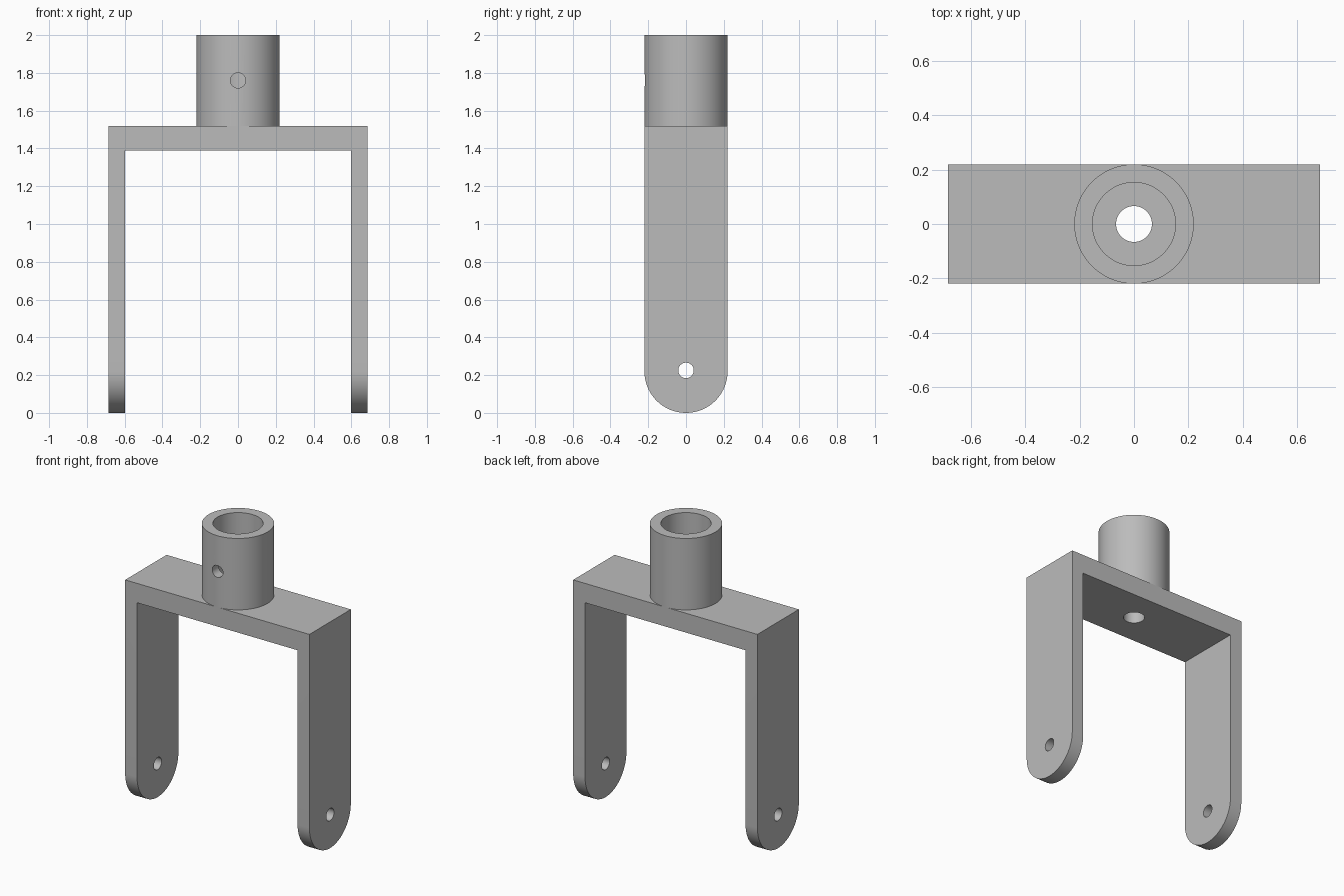
import bpy, bmesh
from math import cos, sin, pi, radians
from mathutils import Vector, Matrix

cube = bpy.data.objects.get("Cube")
if cube:
    bpy.data.objects.remove(cube, do_unlink=True)

HALF_X, INNER_X, DEPTH = 0.685, 0.597, 0.22
TOP, BRIDGE_TOP, BRIDGE_LOW = 2.0, 1.52, 1.39
SEG = 96

steel = bpy.data.materials.new("plain_grey_metal")
steel.use_nodes = True
GREY = (0.50, 0.50, 0.50, 1)
steel.diffuse_color = GREY
steel.node_tree.nodes["Principled BSDF"].inputs["Base Color"].default_value = GREY


def make_object(name, bm):
    bmesh.ops.recalc_face_normals(bm, faces=bm.faces)
    mesh = bpy.data.meshes.new(name)
    bm.to_mesh(mesh)
    bm.free()
    mesh.materials.append(steel)
    obj = bpy.data.objects.new(name, mesh)
    bpy.context.collection.objects.link(obj)
    return obj


def extrude(name, points, direction):
    """Closed prism from an outline."""
    bm = bmesh.new()
    face = bm.faces.new([bm.verts.new(p) for p in points])
    result = bmesh.ops.extrude_face_region(bm, geom=[face], use_keep_orig=True)
    moved = [g for g in result["geom"] if isinstance(g, bmesh.types.BMVert)]
    bmesh.ops.translate(bm, verts=moved, vec=direction)
    return make_object(name, bm)


def cylinder(name, radius, length, centre, axis):
    bm = bmesh.new()
    turn = Vector((0, 0, 1)).rotation_difference(Vector(axis)).to_matrix().to_4x4()
    bmesh.ops.create_cone(bm, cap_ends=True, segments=SEG, radius1=radius, radius2=radius,
                          depth=length, matrix=Matrix.Translation(centre) @ turn)
    return make_object(name, bm)


def boolean(obj, tool, operation="DIFFERENCE"):
    tool.hide_render = True
    mod = obj.modifiers.new("cut", "BOOLEAN")
    mod.operation, mod.object, mod.solver = operation, tool, "EXACT"
    bpy.context.view_layer.objects.active = obj
    bpy.ops.object.modifier_apply(modifier=mod.name)
    bpy.data.objects.remove(tool, do_unlink=True)


# Fork: squared arch outline, trimmed to round leg ends
arch = [(-HALF_X, 0), (-HALF_X, BRIDGE_TOP), (HALF_X, BRIDGE_TOP), (HALF_X, 0),
        (INNER_X, 0), (INNER_X, BRIDGE_LOW), (-INNER_X, BRIDGE_LOW), (-INNER_X, 0)]
fork = extrude("fork_bracket", [(x, -0.3, z - (0.1 if z == 0 else 0)) for x, z in arch], (0, 0.6, 0))
arc = [pi + pi * i / 48 for i in range(49)]
side = [(-1, DEPTH * cos(a), DEPTH + DEPTH * sin(a)) for a in arc]
side += [(-1, DEPTH, 1.8), (-1, -DEPTH, 1.8)]
boolean(fork, extrude("leg_outline", side, (2, 0, 0)), "INTERSECT")

# Pivot holes through both legs, and the hole through the bridge
boolean(fork, cylinder("pivot_cutter", 0.041, 2, (0, 0, 0.225), (1, 0, 0)))
boolean(fork, cylinder("bridge_cutter", 0.066, 0.4, (0, 0, 1.45), (0, 0, 1)))

# Socket: tube standing on the bridge, with a screw hole in its front wall
height = TOP - BRIDGE_TOP
middle = (0, 0, BRIDGE_TOP + height / 2)
socket = cylinder("socket_tube", DEPTH, height, middle, (0, 0, 1))
boolean(socket, cylinder("bore_cutter", 0.153, height + 0.2, middle, (0, 0, 1)))
boolean(socket, cylinder("screw_cutter", 0.04, 0.3, (0, -0.2, 1.76), (0, 1, 0)))

# Smooth curved walls, sharp rims
bpy.ops.object.select_all(action="DESELECT")
for obj in (fork, socket):
    obj.select_set(True)
bpy.context.view_layer.objects.active = fork
bpy.ops.object.shade_smooth_by_angle(angle=radians(30))
